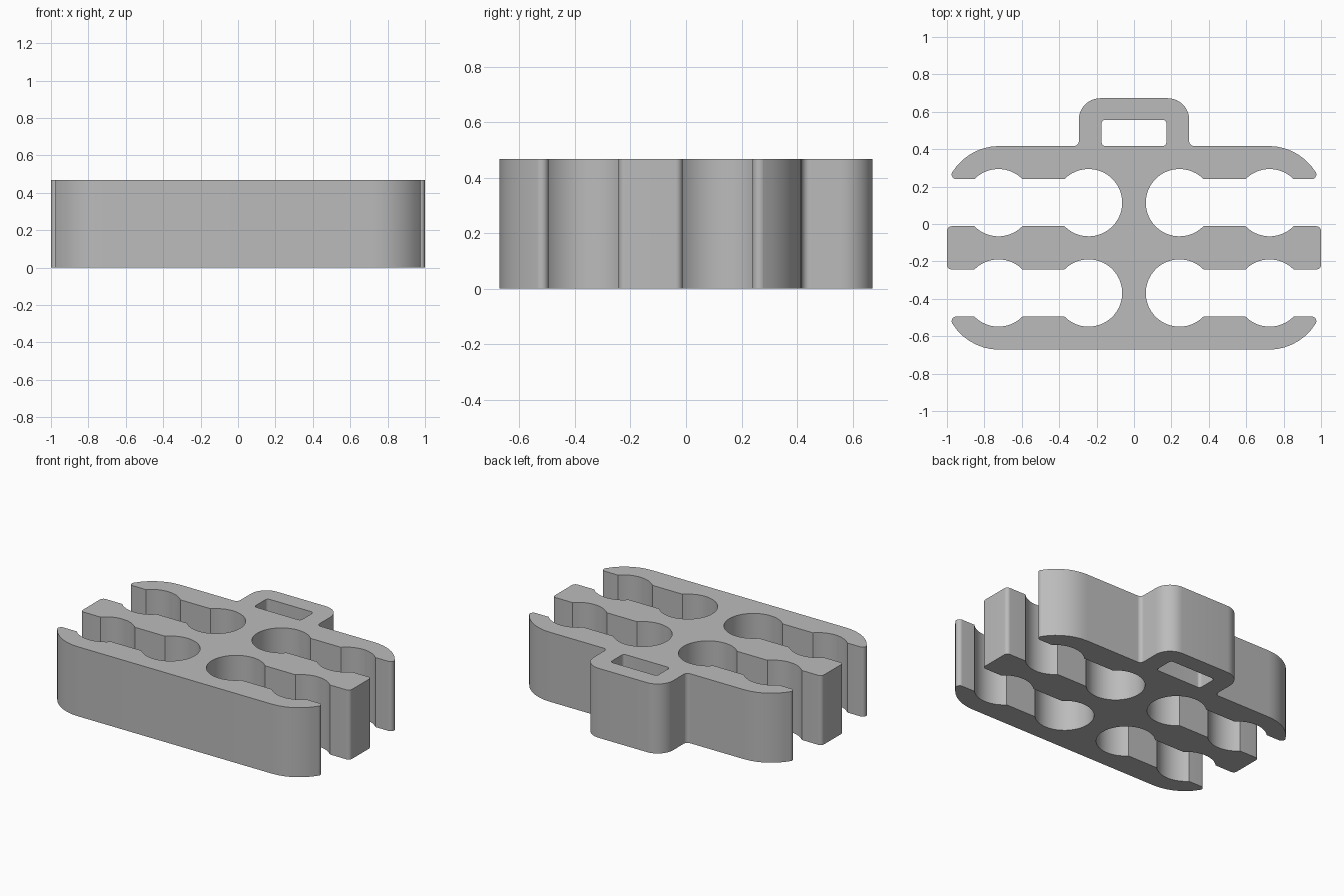
import bpy, bmesh
from math import cos, sin, radians

HEIGHT = 0.467
R = 0.18            # cable pocket radius
GAP = 0.126         # half width of the entry slot
CHORD = (R * R - GAP * GAP) ** 0.5
INNER, OUTER = 0.243, 0.725   # pocket centres along x
UPPER, LOWER = 0.114, -0.369  # slot centre lines along y

cube = bpy.data.objects.get("Cube")
if cube:
    bpy.data.objects.remove(cube, do_unlink=True)


def arc(cx, cy, r, start, end):
    n = max(4, round(abs(end - start) / 8))
    angles = [radians(start + (end - start) * i / n) for i in range(n + 1)]
    return [(cx + r * cos(a), cy + r * sin(a)) for a in angles]


def flip(points, axis_y):
    """Mirror a path across a horizontal line and reverse its direction."""
    return [(x, 2 * axis_y - y) for x, y in reversed(points)]


def slot_top(cy):
    """Upper wall of a slot, from its mouth to the deepest point."""
    a = 45 - 0.6
    pts = arc(OUTER, cy, R, a, 180 - a)
    return pts + arc(INNER, cy, R, a, 180)


def slot(cy):
    top = slot_top(cy)
    return top + flip(top, cy)[1:]


# Outline of the +x half, running from the back to the front
tip = 0.025
arm_end = arc(0.72, 0.121, 0.296, 90, 32) + arc(0.95, UPPER + GAP + tip, tip, 32, -90)
handle = arc(0.18, 0.5575, 0.115, 90, 0) + arc(0.322, 0.444, 0.027, 180, 270)
bar_end = (arc(1 - tip, UPPER - GAP - tip, tip, 90, 0)
           + arc(1 - tip, LOWER + GAP + tip, tip, 0, -90))
half = (handle + arm_end + slot(UPPER) + bar_end + slot(LOWER)
        + flip(arm_end, (UPPER + LOWER) / 2))
outline = half + [(-x, y) for x, y in reversed(half)]

# Rectangular strap window in the handle
c = 0.02
window_half = arc(0.173 - c, 0.557 - c, c, 90, 0) + arc(0.173 - c, 0.417 + c, c, 0, -90)
window = window_half + [(-x, y) for x, y in reversed(window_half)]

# Fill the profile and extrude it upward
bm = bmesh.new()
edges = []
for loop in (outline, window):
    verts = [bm.verts.new((x, y, 0)) for x, y in loop]
    edges += [bm.edges.new((v, verts[i - 1])) for i, v in enumerate(verts)]
bmesh.ops.triangle_fill(bm, edges=edges, use_beauty=True, normal=(0, 0, -1))
result = bmesh.ops.extrude_face_region(bm, geom=bm.faces[:], use_keep_orig=True)
top_verts = [g for g in result["geom"] if isinstance(g, bmesh.types.BMVert)]
bmesh.ops.translate(bm, verts=top_verts, vec=(0, 0, HEIGHT))
bmesh.ops.recalc_face_normals(bm, faces=bm.faces[:])

mesh = bpy.data.meshes.new("cable_holder")
bm.to_mesh(mesh)
bm.free()
holder = bpy.data.objects.new("cable_holder", mesh)
bpy.context.collection.objects.link(holder)

# Plain grey plastic
grey = bpy.data.materials.new("grey_plastic")
grey.use_nodes = True
colour = (0.5, 0.5, 0.5, 1)
grey.diffuse_color = colour
grey.node_tree.nodes["Principled BSDF"].inputs["Base Color"].default_value = colour
mesh.materials.append(grey)

# Smooth curved walls, sharp rims
bpy.ops.object.select_all(action="DESELECT")
holder.select_set(True)
bpy.context.view_layer.objects.active = holder
bpy.ops.object.shade_smooth_by_angle(angle=radians(30))
